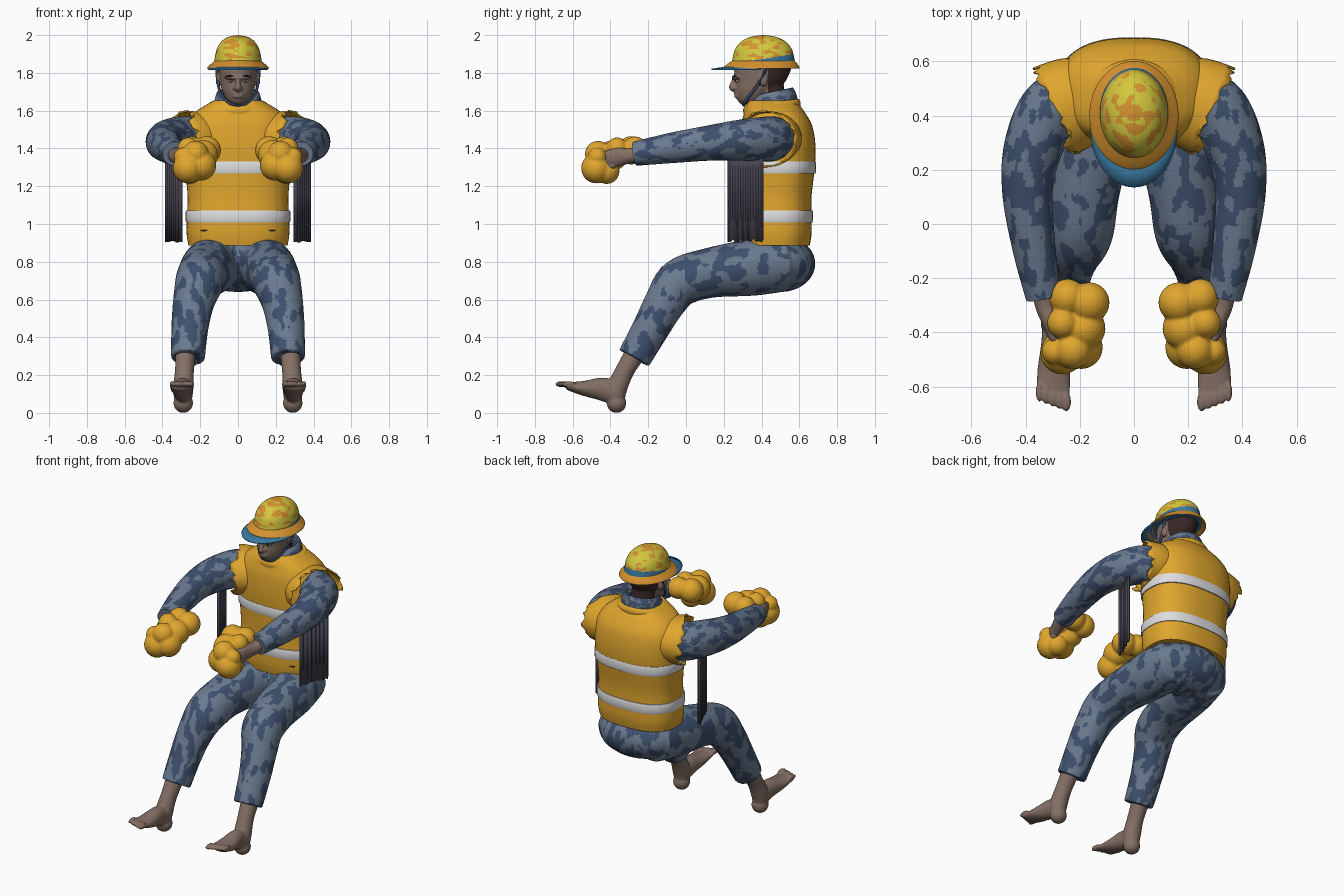
import bpy, bmesh, math, random
from mathutils import Vector, Matrix, noise

if "Cube" in bpy.data.objects:
    bpy.data.objects.remove(bpy.data.objects["Cube"])

random.seed(4)


def colour(name, r, g, b):
    m = bpy.data.materials.new(name)
    m.diffuse_color = [(c / 255 / 12.92 if c < 10 else ((c / 255 + 0.055) / 1.055) ** 2.4)
                       for c in (r, g, b)] + [1]
    m.use_nodes = True
    m.node_tree.nodes["Principled BSDF"].inputs["Base Color"].default_value = m.diffuse_color
    return m


CAMO = [colour("camo light", 106, 122, 143), colour("camo dark", 62, 80, 110)]
YELLOW = colour("vest yellow", 224, 166, 46)
WHITE = colour("reflective white", 222, 222, 224)
SKIN = colour("skin brown", 132, 112, 101)
HAIR = colour("hair dark brown", 56, 40, 38)
LIME = colour("helmet yellow", 212, 200, 62)
ORANGE = colour("helmet orange", 214, 146, 48)
BLUE = colour("helmet blue", 58, 120, 160)
DARK = colour("flap charcoal", 70, 68, 80)


def spline(pts, steps):
    """Smooth resampling of control rows (Catmull-Rom)."""
    out = []
    for i in range(len(pts) - 1):
        a, b, c, d = (pts[max(0, min(len(pts) - 1, i + k))] for k in (-1, 0, 1, 2))
        for s in range(steps):
            t = s / steps
            out.append([q + 0.5 * t * (r - p + t * (2 * p - 5 * q + 4 * r - w + t * (3 * (q - r) + w - p)))
                        for p, q, r, w in zip(a, b, c, d)])
    return out + [list(pts[-1])]


def loft(bm, rows, ref=(1, 0, 0), axis=None, seg=32, steps=6, power=2, caps=True, rag=0, tilt=0):
    """Tube through rows of x, y, z, radius u, radius v."""
    rows = spline([r if len(r) == 5 else (*r, r[3]) for r in rows], steps)
    rings = []
    for i, (x, y, z, ru, rv) in enumerate(rows):
        t = Vector(axis) if axis else (Vector(rows[min(i + 1, len(rows) - 1)][:3]) - Vector(rows[max(i - 1, 0)][:3])).normalized()
        u = Vector(ref) - t * t.dot(Vector(ref))
        u.normalize()
        v = t.cross(u)
        ring = []
        for k in range(seg):
            a = math.tau * k / seg
            c, s = (math.copysign(abs(f) ** (2 / power), f) for f in (math.cos(a), math.sin(a)))
            p = Vector((x, y, z)) + u * c * ru + v * s * rv
            p.z += tilt * s * rv
            if rag and i == len(rows) - 1:
                p += t * random.uniform(-rag, rag)
            ring.append(bm.verts.new(p))
        rings.append(ring)
    for A, B in zip(rings, rings[1:]):
        for k in range(seg):
            n = (k + 1) % seg
            bm.faces.new((A[k], A[n], B[n], B[k]))
    if caps:
        bm.faces.new(rings[0][::-1])
        bm.faces.new(rings[-1])


def ball(bm, c, r, seg=20):
    r = r if isinstance(r, tuple) else (r, r, r)
    bmesh.ops.create_uvsphere(bm, u_segments=seg, v_segments=seg // 2 + 2, radius=1,
                              matrix=Matrix.Translation(c) @ Matrix.Diagonal((*r, 1)))


def make(name, bm, mats, rule=None, voxel=0, smooth=0, mirror=False, thick=0):
    me = bpy.data.meshes.new(name)
    bm.to_mesh(me)
    bm.free()
    ob = bpy.data.objects.new(name, me)
    bpy.context.collection.objects.link(ob)
    if voxel:
        m = ob.modifiers.new("merge", 'REMESH')
        m.mode, m.voxel_size = 'VOXEL', voxel
        if smooth:
            m = ob.modifiers.new("soften", 'SMOOTH')
            m.iterations = smooth
        dg = bpy.context.evaluated_depsgraph_get()
        me = bpy.data.meshes.new_from_object(ob.evaluated_get(dg))
        ob.modifiers.clear()
        ob.data = me
    me.materials.clear()
    for m in mats:
        me.materials.append(m)
    if rule:
        for p in me.polygons:
            p.material_index = rule(p.center)
    me.shade_smooth()
    me.set_sharp_from_angle(angle=math.radians(45))
    if thick:
        ob.modifiers.new("thickness", 'SOLIDIFY').thickness = thick
    if mirror:
        ob.modifiers.new("other side", 'MIRROR')
    return ob


def camo(sx, sy, sz):
    return lambda c: int(noise.noise(Vector((c.x * sx, c.y * sy, c.z * sz))) +
                         0.4 * noise.noise(Vector((c.x * sx, c.y * sy, c.z * sz)) * 2.3) > 0.04)


# Trousers: seat and both legs merged
bm = bmesh.new()
ball(bm, (0, 0.5, 0.79), (0.265, 0.185, 0.15), 32)
for s in (-1, 1):
    loft(bm, [(s * .12, .53, .79, .145), (s * .15, .35, .77, .15), (s * .185, .12, .74, .132),
              (s * .205, -.03, .69, .128), (s * .235, -.11, .585, .11), (s * .255, -.185, .45, .098),
              (s * .265, -.275, .29, .09)])
make("trousers", bm, CAMO, camo(24, 13, 11), voxel=0.009, smooth=4)

# Bare lower legs, feet and toes
bm = bmesh.new()
loft(bm, [(.275, -.24, .36, .058), (.283, -.32, .23, .05), (.29, -.365, .13, .054), (.29, -.37, .06, .045)])
ball(bm, (.29, -.368, .052), .052)
loft(bm, [(.29, -.36, .10, .048, .06), (.292, -.44, .125, .05, .062), (.296, -.54, .13, .06, .04),
          (.298, -.63, .142, .062, .02)])
for i in range(5):
    ball(bm, (.25 + .025 * i, -.655 + .009 * i, .152), (.018 - .0015 * i, .037, .016))
make("bare_feet", bm, [SKIN], voxel=0.006, smooth=2, mirror=True)

# Vest body
vest = [(0, .475, .885, .262, .18), (0, .475, .95, .272, .19), (0, .475, 1.04, .27, .19), (0, .478, 1.15, .267, .187),
        (0, .485, 1.3, .28, .197), (0, .485, 1.42, .285, .2), (0, .48, 1.52, .275, .188),
        (0, .47, 1.585, .235, .163), (0, .46, 1.63, .17, .14), (0, .455, 1.655, .125, .12)]
bm = bmesh.new()
loft(bm, vest, axis=(0, 0, 1), seg=56, power=2.5)
make("vest", bm, [YELLOW])

# Reflective bands
bm = bmesh.new()
for z, cy, rx, ry in ((1.04, .475, .277, .197), (1.3, .485, .286, .203)):
    loft(bm, [(0, cy, z - .032, rx - .005, ry - .005), (0, cy, z - .025, rx, ry), (0, cy, z + .025, rx, ry),
              (0, cy, z + .032, rx - .005, ry - .005)], axis=(0, 0, 1), seg=56, power=2.5, steps=2)
make("reflective_bands", bm, [WHITE])

# Ragged shoulder edges of the vest
bm = bmesh.new()
loft(bm, [(.13, .475, 1.47, .12, .14), (.21, .45, 1.455, .142, .17), (.285, .42, 1.45, .15, .178)],
     ref=(0, 0, 1), seg=44, steps=4, caps=False, rag=.028)
make("vest_shoulder", bm, [YELLOW], mirror=True, thick=.008)

# Pocket slits on the vest front
bm = bmesh.new()
ball(bm, (.165, .318, .965), (.035, .012, .004))
make("vest_pocket_slit", bm, [DARK], mirror=True)

# Vest neckline roll, dipping at the front
bm = bmesh.new()
loft(bm, [(0, .455, 1.60, .17, .15), (0, .455, 1.625, .165, .152), (0, .455, 1.645, .145, .14), (0, .455, 1.64, .12, .12)],
     axis=(0, 0, 1), seg=40, tilt=.12)
make("vest_neckline", bm, [YELLOW])

# Jacket collar
bm = bmesh.new()
loft(bm, [(0, .46, 1.59, .13, .135), (0, .46, 1.65, .125, .128), (0, .465, 1.695, .112, .105),
          (0, .465, 1.70, .098, .094), (0, .465, 1.67, .085, .085)], axis=(0, 0, 1), seg=56, steps=8, tilt=.2)
make("jacket_collar", bm, CAMO, camo(28, 28, 40))

# Sleeves
bm = bmesh.new()
loft(bm, [(.2, .47, 1.45, .12), (.305, .42, 1.45, .118), (.372, .28, 1.443, .108), (.393, .12, 1.428, .093),
          (.37, -.08, 1.402, .08), (.335, -.27, 1.372, .064)], ref=(0, 0, 1), seg=72, steps=20)
make("sleeves", bm, CAMO, camo(24, 12, 26), mirror=True)

# Bare hands with curled fingers
bm = bmesh.new()
loft(bm, [(.335, -.23, 1.37, .043), (.325, -.3, 1.36, .04), (.31, -.36, 1.355, .03, .05), (.295, -.41, 1.345, .025, .045)])
for i in range(4):
    z = 1.385 - .025 * i
    loft(bm, [(.305, -.38, z, .016), (.295, -.43, z - .015, .015), (.26, -.455, z - .025, .013)],
         ref=(0, 0, 1), seg=10, steps=3)
make("bare_hands", bm, [SKIN], voxel=.006, smooth=2, mirror=True)

# Puffy gloves
bm = bmesh.new()
for c in ((.165, -.29, 1.39, .075), (.245, -.27, 1.395, .068), (.185, -.385, 1.365, .08), (.262, -.365, 1.40, .058),
          (.195, -.455, 1.31, .08), (.265, -.475, 1.295, .08), (.255, -.42, 1.28, .068), (.225, -.465, 1.37, .07),
          (.29, -.47, 1.355, .05)):
    ball(bm, c[:3], c[3], 24)
make("puffy_gloves", bm, [YELLOW], voxel=.008, mirror=True)

# Hanging side flaps with frayed lower edge
bm = bmesh.new()
cols = []
for i in range(15):
    t = i / 14
    x, y = .305 + .08 * t + (.008 if i % 2 else -.004), .22 + .19 * t
    cols.append([bm.verts.new((x, y, z)) for z in (1.42, 1.15, .9 + random.uniform(0, .025))])
for A, B in zip(cols, cols[1:]):
    for k in range(2):
        bm.faces.new((A[k], A[k + 1], B[k + 1], B[k]))
make("side_flap", bm, [DARK], mirror=True, thick=.012)

# Head with neck; hair covers the back of the skull
bm = bmesh.new()
loft(bm, [(0, .335, 1.632, .03, .04), (0, .345, 1.655, .058, .072), (0, .365, 1.70, .082, .102), (0, .392, 1.75, .095, .13),
          (0, .402, 1.80, .102, .147), (0, .41, 1.85, .102, .15), (0, .41, 1.92, .08, .12)], axis=(0, 0, 1))
loft(bm, [(0, .46, 1.6, .075), (0, .44, 1.75, .075)])
ball(bm, (0, .27, 1.775), (.075, .03, .012))
loft(bm, [(0, .262, 1.775, .011), (0, .248, 1.745, .013), (0, .245, 1.722, .018), (0, .262, 1.71, .014)], seg=12)
for z in (1.69, 1.675):
    ball(bm, (0, .272, z), (.03, .018, .009))
for s in (-1, 1):
    ball(bm, (s * .016, .258, 1.72), .012)
    ball(bm, (s * .105, .41, 1.765), (.013, .024, .036))
make("head", bm, [SKIN, HAIR], lambda c: int(c.y > .435 and c.z > 1.68), voxel=.006, smooth=2)

# Eyes and brows
bm = bmesh.new()
ball(bm, (.04, .271, 1.757), (.014, .008, .007))
make("eye_white", bm, [WHITE], mirror=True)
bm = bmesh.new()
ball(bm, (.04, .264, 1.757), (.006, .004, .006))
ball(bm, (.042, .258, 1.783), (.025, .012, .005))
make("pupil_and_brow", bm, [HAIR], mirror=True)

# Chin strap
bm = bmesh.new()
loft(bm, [(.112, .43, 1.84, .008), (.108, .395, 1.76, .008), (.09, .345, 1.69, .008), (.045, .31, 1.64, .008),
          (0, .305, 1.63, .008)], seg=8)
make("chin_strap", bm, [CAMO[1]], mirror=True)


# Helmet shell: blotched crown, blue band at sides and back, orange at front
def helmet_rule(c):
    if c.z < 1.875 + .16 * (c.y - .41):
        return 2 if c.y > .32 else 1
    spot = math.hypot(c.x, c.y - .41) < .032
    return int(spot or noise.noise(Vector((c.x * 18, c.y * 24, c.z * 50))) > .16)


bm = bmesh.new()
loft(bm, [(0, .41, 1.83, .13, .17), (0, .41, 1.88, .123, .163), (0, .41, 1.93, .111, .148), (0, .41, 1.97, .084, .112),
          (0, .41, 1.992, .046, .062), (0, .41, 2.0, .004, .006)], axis=(0, 0, 1), seg=80, steps=10)
make("helmet_shell", bm, [LIME, ORANGE, BLUE], helmet_rule)

# Helmet brim ring
bm = bmesh.new()
loft(bm, [(0, .41, 1.865, .124, .165), (0, .405, 1.848, .142, .185), (0, .4, 1.83, .162, .2), (0, .4, 1.822, .16, .198),
          (0, .41, 1.838, .12, .16)], axis=(0, 0, 1), seg=56, steps=3, caps=False)
make("helmet_brim", bm, [ORANGE])

# Blue visor crescent at the front
bm = bmesh.new()
prev = None
for i in range(41):
    a = math.pi * (1 + i / 40)
    f = max(0, -math.sin(a)) ** .5
    c, s = math.cos(a), math.sin(a)
    row = [bm.verts.new((c * (.14 + q * .05 * f), .4 + s * (.17 + q * .095 * f), 1.836 - .014 * q)) for q in (0, .5, 1)]
    if prev:
        for k in range(2):
            bm.faces.new((prev[k], prev[k + 1], row[k + 1], row[k]))
    prev = row
bmesh.ops.remove_doubles(bm, verts=bm.verts, dist=1e-5)
make("helmet_visor", bm, [BLUE], thick=.008)
